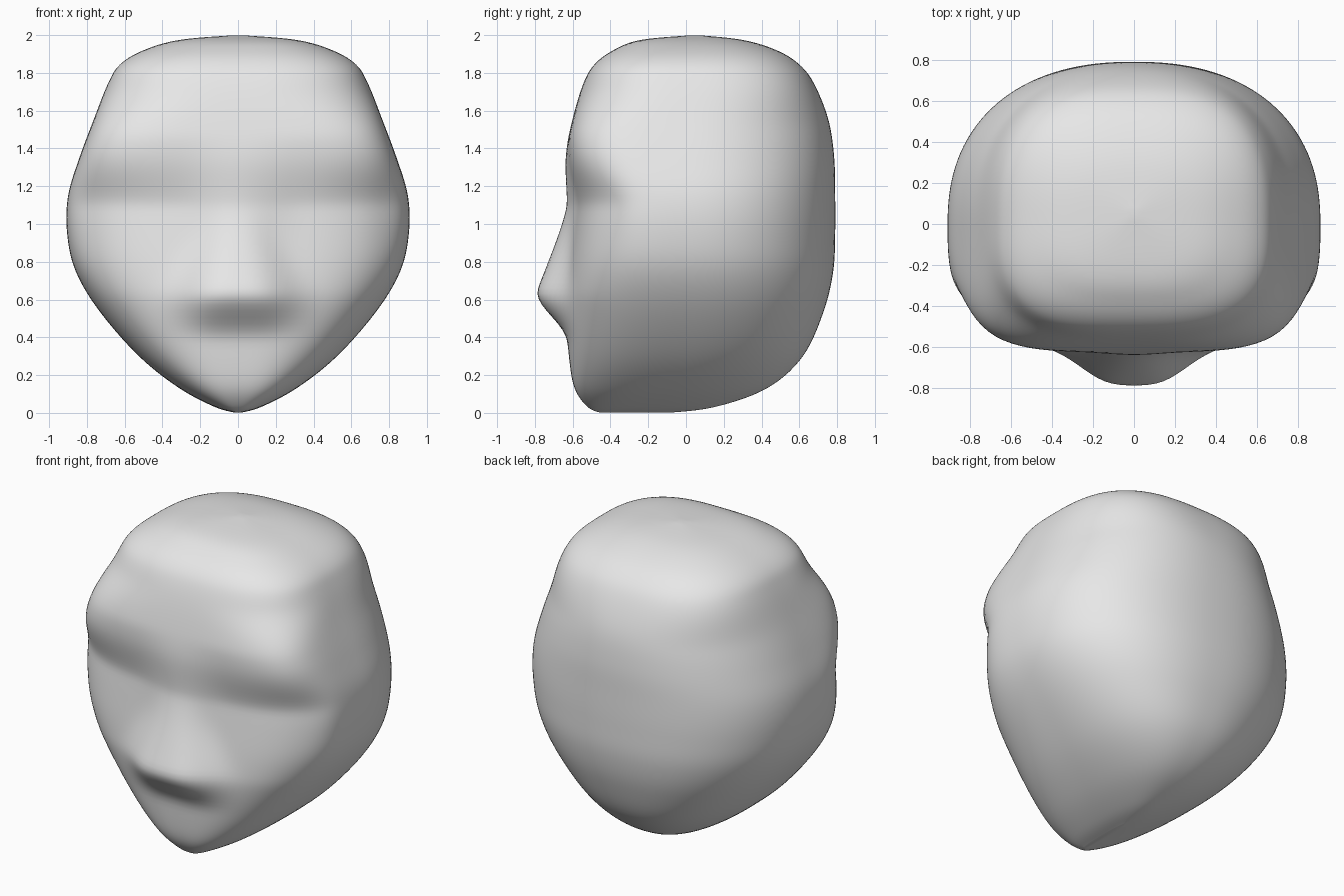
import bpy
import bmesh
from math import sin, cos, pi, exp

cube = bpy.data.objects.get("Cube")
if cube:
    bpy.data.objects.remove(cube, do_unlink=True)

SEGMENTS = 144   # points around each ring
STEPS = 7        # rings between neighbouring profile rows

# Head profile rows: height, half width, front y, back y
PROFILE = [
    (0, .01, -.45, -.1), (.03, .12, -.52, .15), (.13, .31, -.59, .43),
    (.3, .525, -.62, .62), (.54, .735, -.635, .73), (.75, .86, -.64, .78),
    (.95, .905, -.64, .79), (1.15, .9, -.64, .79), (1.35, .84, -.64, .785),
    (1.55, .765, -.602, .755), (1.74, .69, -.545, .68), (1.845, .625, -.485, .6),
    (1.92, .5, -.385, .48), (1.975, .31, -.24, .3), (2, .01, .04, .06),
]


def smooth(a, b, v):
    """Ease from 0 at a to 1 at b."""
    t = min(1, max(0, (v - a) / (b - a)))
    return t * t * (3 - 2 * t)


def spline(rows, i, t):
    """Catmull-Rom point between rows i and i + 1."""
    p0, p1 = rows[max(i - 1, 0)], rows[i]
    p2, p3 = rows[i + 1], rows[min(i + 2, len(rows) - 1)]
    return [b + .5 * t * (c - a + t * (2 * a - 5 * b + 4 * c - d
                                       + t * (3 * (b - c) + d - a)))
            for a, b, c, d in zip(p0, p1, p2, p3)]


def eye_hollow(x, y, z):
    """Crease under the brow, sloping out again over the cheeks."""
    band = max(0, min((1.46 - z) / .36, (z - .62) / .48))
    return .06 * band * (.15 + .85 * smooth(0, .35, abs(x))) * smooth(.2, .5, -y)


def nose(x, y, z):
    """Blunt bump that widens toward its tip and tucks in below it."""
    if y > -.3:
        return 0
    height = .155 * smooth(.38, .64, z) * min(1, max(0, (1.1 - z) / .46)) ** 1.2
    spread = .29 - .15 * smooth(.55, 1.1, z)
    return height * exp(-abs(x / spread) ** 3.2)


def ring(width, front, back, z):
    """Rounded-square outline, boxiest at the front of the brow."""
    middle = (front + back) / 2
    centre = middle * (1 - smooth(.1, .9, z) * smooth(2, 1.8, z))
    brow = smooth(1.1, 1.42, z) * smooth(1.72, 1.48, z)
    points = []
    for k in range(SEGMENTS):
        a = 2 * pi * k / SEGMENTS
        c, s = cos(a), sin(a)
        n = 3 + 1.4 * brow if s < 0 else 2.3 + .4 * smooth(1.5, 1.8, z)
        r = (abs(c) ** n + abs(s) ** n) ** (-1 / n)
        x = width * r * c
        y = centre + r * s * (back - centre if s > 0 else centre - front)
        points.append((x, y + eye_hollow(x, y, z) - nose(x, y, z), z))
    return points


# Head: skin the rings from chin to crown
bm = bmesh.new()
rings = []
for i in range(len(PROFILE) - 1):
    for step in range(STEPS):
        z, w, f, b = spline(PROFILE, i, step / STEPS)
        rings.append([bm.verts.new(p) for p in ring(w, f, b, z)])
z, w, f, b = PROFILE[-1]
rings.append([bm.verts.new(p) for p in ring(w, f, b, z)])
for low, high in zip(rings, rings[1:]):
    for k in range(SEGMENTS):
        j = (k + 1) % SEGMENTS
        bm.faces.new((low[k], low[j], high[j], high[k]))
bm.faces.new(rings[0][::-1])
bm.faces.new(rings[-1])
for face in bm.faces:
    face.smooth = True

mesh = bpy.data.meshes.new("head")
bm.to_mesh(mesh)
bm.free()
head = bpy.data.objects.new("head", mesh)
bpy.context.collection.objects.link(head)

# Plain clay colour
clay = bpy.data.materials.new("pale_grey_clay")
clay.use_nodes = True
colour = (.8, .8, .8, 1)
clay.diffuse_color = colour
clay.node_tree.nodes["Principled BSDF"].inputs["Base Color"].default_value = colour
mesh.materials.append(clay)

# Soften the blends between regions
relax = head.modifiers.new("relax", 'SMOOTH')
relax.factor = .5
relax.iterations = 6
